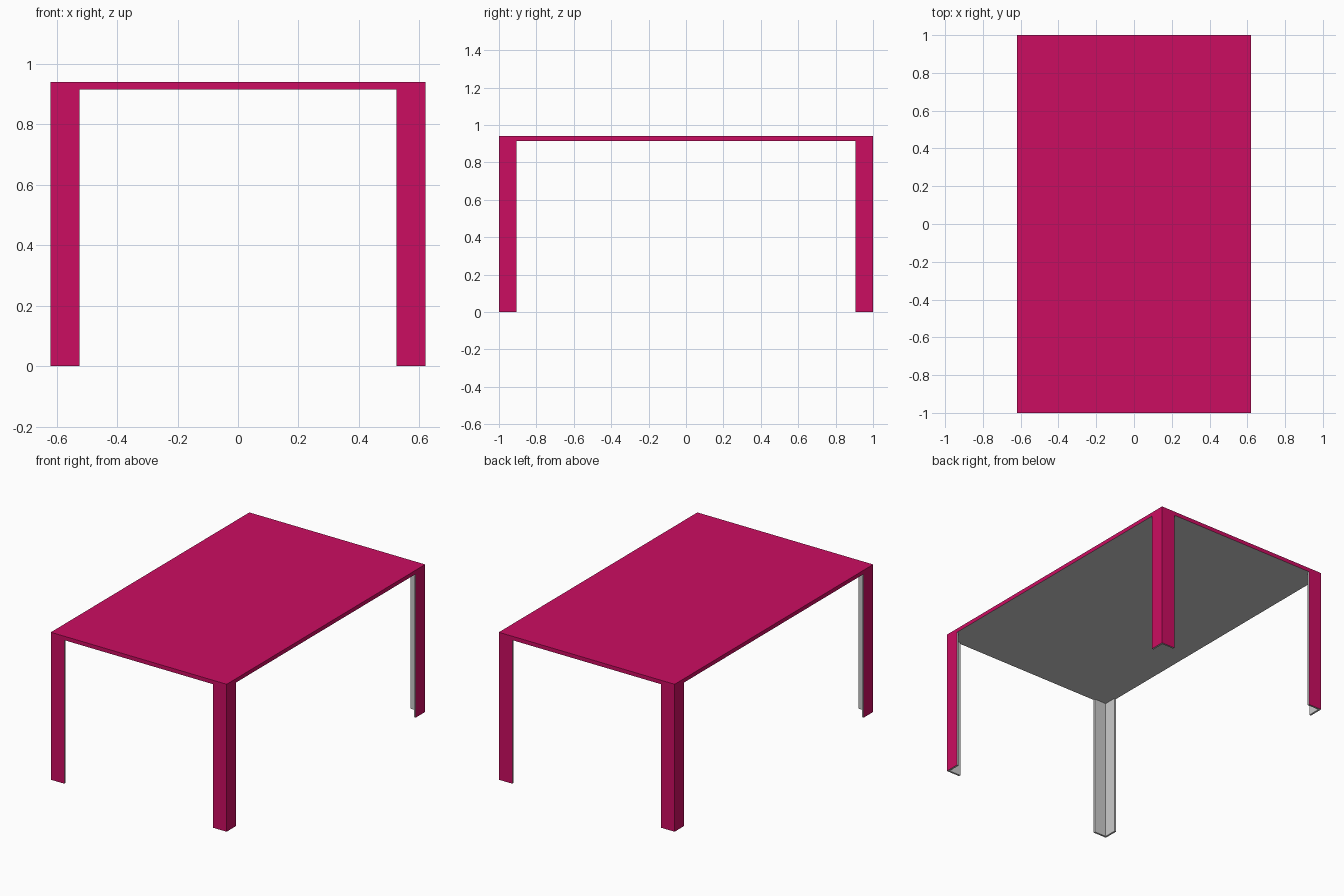
import bpy, bmesh
from mathutils import Vector

if "Cube" in bpy.data.objects:
    bpy.data.objects.remove(bpy.data.objects["Cube"])

HX, HY, H = 0.62, 1.0, 0.94     # half width, half length, height
SLAB = 0.025                    # tabletop thickness
LEG, T = 0.095, 0.012           # leg flange width and plate thickness


def material(name, rgb):
    m = bpy.data.materials.new(name)
    m.diffuse_color = (*rgb, 1)
    m.use_nodes = True
    m.node_tree.nodes["Principled BSDF"].inputs["Base Color"].default_value = m.diffuse_color
    return m


PINK = material("magenta_lacquer", (0.6, 0.004, 0.12))
GREY = material("grey_inside", (0.6, 0.6, 0.6))


def prism(name, profile, z0, z1):
    """Extrude an xy profile; faces on the table's outer shell are magenta, the rest grey."""
    bm = bmesh.new()
    base = bm.faces.new([bm.verts.new((x, y, z0)) for x, y in profile])
    top = bmesh.ops.extrude_face_region(bm, geom=[base], use_keep_orig=True)["geom"]
    moved = [g for g in top if isinstance(g, bmesh.types.BMVert)]
    bmesh.ops.translate(bm, verts=moved, vec=Vector((0, 0, z1 - z0)))
    bmesh.ops.recalc_face_normals(bm, faces=bm.faces[:])
    for f in bm.faces:
        c = f.calc_center_median()
        outer = (abs(abs(c.x) - HX) < 1e-4 or abs(abs(c.y) - HY) < 1e-4
                 or abs(c.z - H) < 1e-4)
        f.material_index = 0 if outer else 1
    me = bpy.data.meshes.new(name)
    bm.to_mesh(me)
    bm.free()
    me.materials.append(PINK)
    me.materials.append(GREY)
    ob = bpy.data.objects.new(name, me)
    bpy.context.collection.objects.link(ob)
    return ob


# Tabletop slab
prism("tabletop", [(-HX, -HY), (HX, -HY), (HX, HY), (-HX, HY)], H - SLAB, H)

# Four folded-plate legs with an L section, open towards the middle
section = [(0, 0), (LEG, 0), (LEG, T), (T, T), (T, LEG), (0, LEG)]
for sy, row in ((-1, "front"), (1, "back")):
    for sx, side in ((-1, "left"), (1, "right")):
        prism(f"{row}_{side}_leg",
              [(sx * (HX - u), sy * (HY - v)) for u, v in section], 0, H - SLAB)
